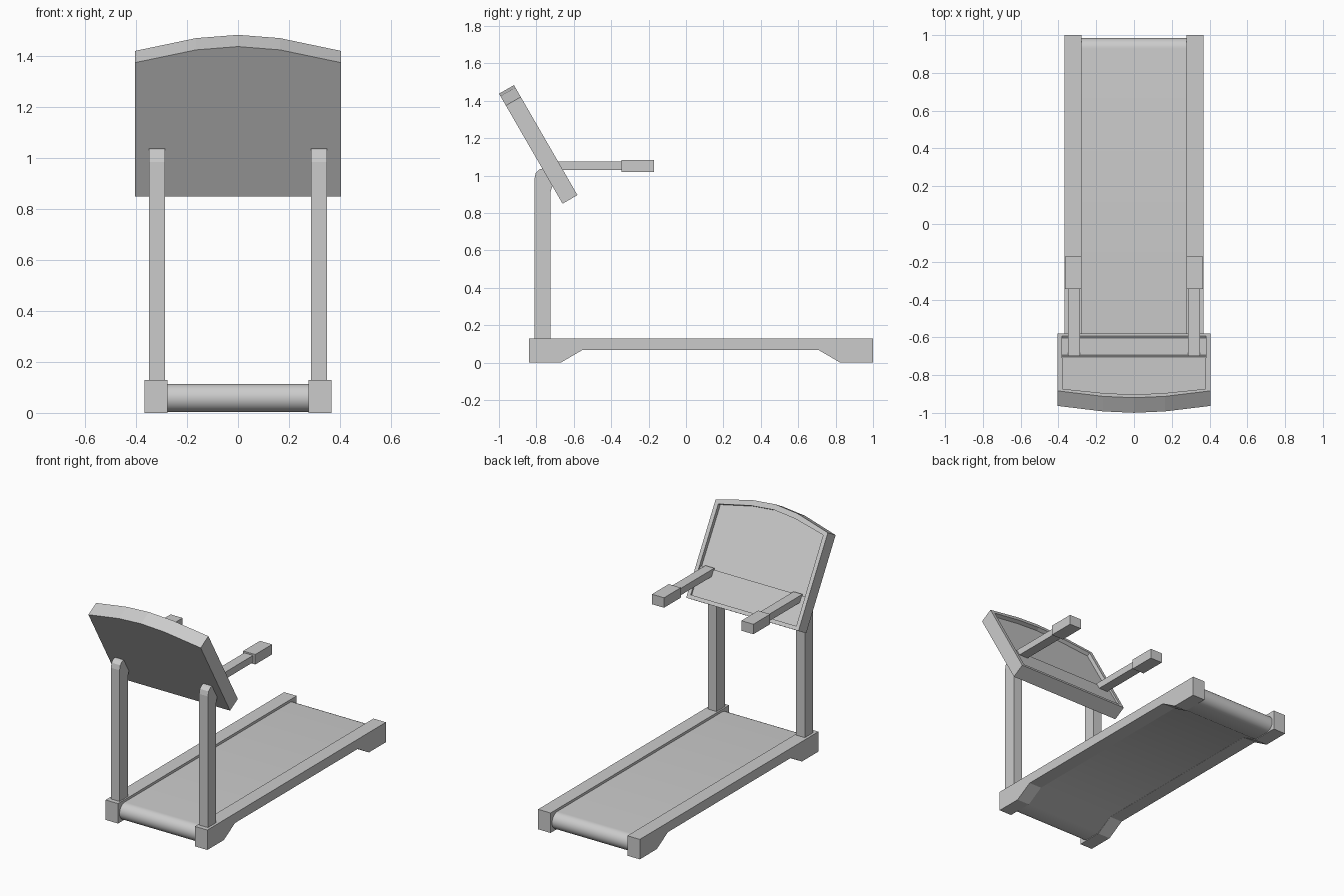
import bpy, bmesh, math
from mathutils import Vector

if "Cube" in bpy.data.objects:
    bpy.data.objects.remove(bpy.data.objects["Cube"])


def finish(bm, name, mirror=False):
    me = bpy.data.meshes.new(name)
    bm.to_mesh(me)
    bm.free()
    ob = bpy.data.objects.new(name, me)
    bpy.context.collection.objects.link(ob)
    if mirror:
        ob.modifiers.new("mirror", 'MIRROR').use_axis[0] = True
    return ob


def prism(name, profile, x0, x1, mirror=True):
    """Extrude a (y, z) side profile from x0 to x1."""
    bm = bmesh.new()
    f = bm.faces.new([bm.verts.new((x0, y, z)) for y, z in profile])
    r = bmesh.ops.extrude_face_region(bm, geom=[f])
    vs = [v for v in r["geom"] if isinstance(v, bmesh.types.BMVert)]
    bmesh.ops.translate(bm, verts=vs, vec=(x1 - x0, 0, 0))
    bmesh.ops.recalc_face_normals(bm, faces=bm.faces)
    return finish(bm, name, mirror)


def rect(y0, y1, z0, z1):
    return [(y0, z0), (y1, z0), (y1, z1), (y0, z1)]


# Side rails with feet at both ends
prism("side_rail", [(-.84, 0), (-.67, 0), (-.555, .067), (.71, .067), (.825, 0),
                    (1, 0), (1, .13), (-.84, .13)], .277, .367)

# Running belt with round ends; underside follows the feet
R, ZC = .055, .059
arc = [math.radians(-90 + 180 * i / 16) for i in range(17)]
belt = [(.93 + R * math.cos(a), ZC + R * math.sin(a)) for a in arc]
belt += [(-.77 - R * math.cos(a), ZC - R * math.sin(a)) for a in arc]
belt += [(-.67, ZC - R), (-.555, .068), (.71, .068), (.825, ZC - R)]
ob = prism("running_belt", belt, -.278, .278, mirror=False)
bpy.context.view_layer.objects.active = ob
ob.select_set(True)
bpy.ops.object.shade_smooth_by_angle(angle=math.radians(35))
ob.select_set(False)

# Uprights bending into the console
prism("upright", [(-.81, .12), (-.725, .12), (-.725, .91), (-.716, .94), (-.70, .955),
                  (-.70, 1.04), (-.76, 1.04), (-.785, 1.033), (-.803, 1.015),
                  (-.81, .985)], .287, .35)

# Handle arms and grips
prism("handle_arm", rect(-.70, -.33, 1.03, 1.075), .286, .35)
prism("handle_grip", rect(-.345, -.172, 1.02, 1.085), .279, .366)

# Tilted console with arched top and stepped recess
U, N = Vector((0, -.5, .866)), Vector((0, .866, .5))
base, thick = Vector((0, -.66, .85)), .092
outline = [(-.405, 0), (.405, 0), (.405, .606), (.165, .664),
           (0, .679), (-.165, .664), (-.405, .606)]
bm = bmesh.new()
back = [bm.verts.new(base + U * h + Vector((x, 0, 0))) for x, h in outline]
front = [bm.verts.new(v.co + N * thick) for v in back]
bm.faces.new(back)
face = bm.faces.new(front)
for i in range(len(back)):
    j = (i + 1) % len(back)
    bm.faces.new((back[i], back[j], front[j], front[i]))
bmesh.ops.recalc_face_normals(bm, faces=bm.faces)
bmesh.ops.inset_region(bm, faces=[face], thickness=.034)


def sink(f, depth):
    f = bmesh.ops.extrude_discrete_faces(bm, faces=[f])["faces"][0]
    bmesh.ops.translate(bm, verts=f.verts[:], vec=-N * depth)
    return f


face = sink(face, .012)
r = bmesh.ops.bisect_plane(bm, geom=[face] + face.edges[:] + face.verts[:],
                           plane_co=base + U * .205, plane_no=U)
halves = [g for g in r["geom"] if isinstance(g, bmesh.types.BMFace)]
sink(max(halves, key=lambda f: f.calc_center_median().z), .013)
finish(bm, "console")
